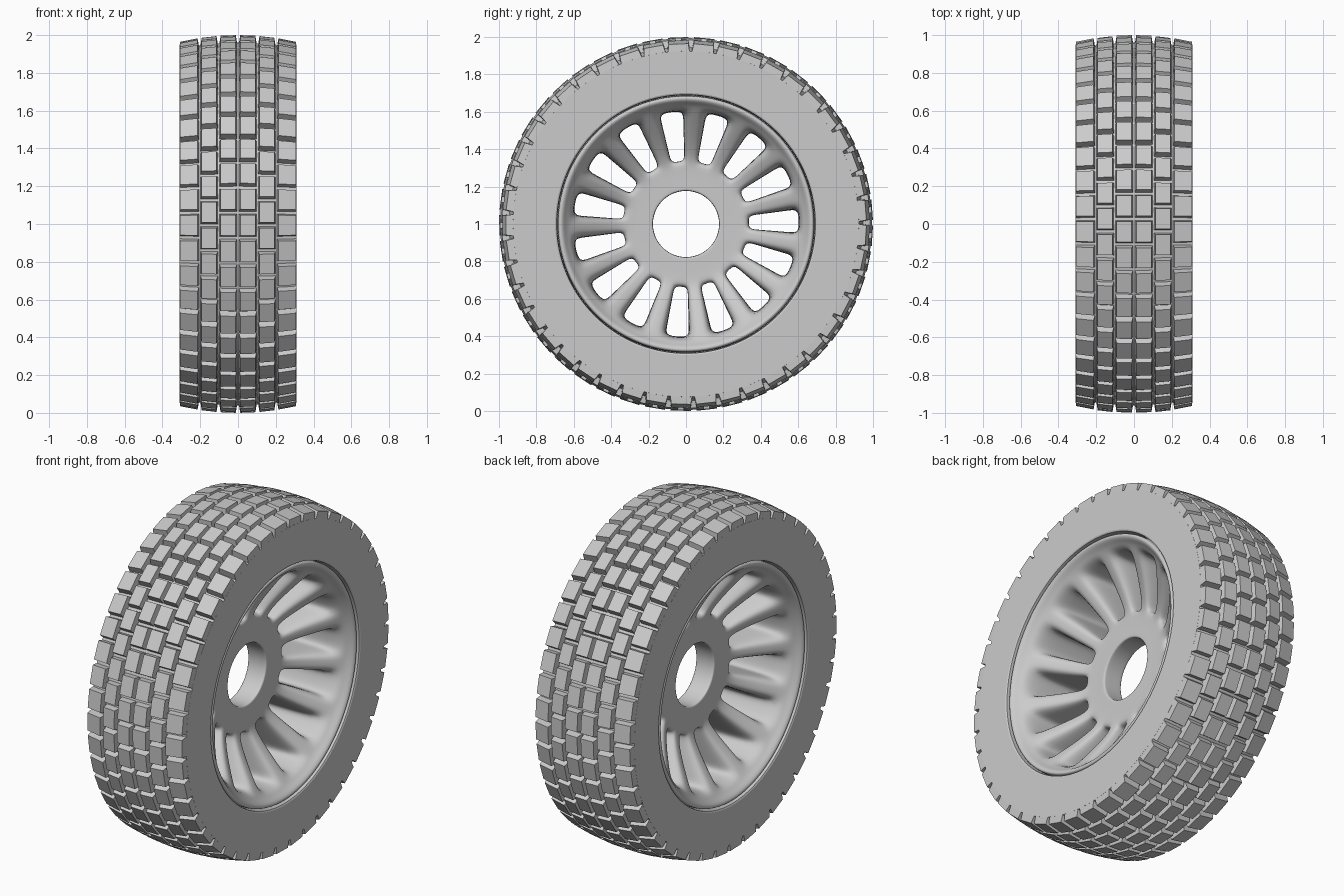
import bpy, bmesh, math

if "Cube" in bpy.data.objects:
    bpy.data.objects.remove(bpy.data.objects["Cube"])

HALF_W = 0.31          # half width of the tyre
BLOCKS = 45            # tread blocks around each row
SLOTS = 15             # openings in the rim


def polar(x, r, a):
    """Point on the wheel: axle along x, hub centre at z = 1."""
    return (x, r * math.cos(a), 1 + r * math.sin(a))


def tread_radius(x):
    return 1 - 0.036 * (x / HALF_W) ** 2


def finish(name, bm, angle=None):
    bmesh.ops.recalc_face_normals(bm, faces=bm.faces)
    me = bpy.data.meshes.new(name)
    bm.to_mesh(me)
    bm.free()
    ob = bpy.data.objects.new(name, me)
    bpy.context.collection.objects.link(ob)
    if angle is not None:
        bpy.ops.object.select_all(action='DESELECT')
        ob.select_set(True)
        bpy.context.view_layer.objects.active = ob
        bpy.ops.object.shade_smooth_by_angle(angle=math.radians(angle))
    return ob


# Tyre carcass: closed profile (x, r) revolved round the axle
half = [(x, tread_radius(x) - 0.04) for x in (0, 0.1, 0.2, 0.27, HALF_W)]
half += [(HALF_W, 0.70), (0.306, 0.692), (0.27, 0.688)]
profile = half + [(-x, r) for x, r in reversed(half[1:])]
bm = bmesh.new()
N = 180
rings = [[bm.verts.new(polar(x, r, 2 * math.pi * k / N)) for x, r in profile]
         for k in range(N)]
for k in range(N):
    a, b = rings[k], rings[(k + 1) % N]
    for i in range(len(profile)):
        j = (i + 1) % len(profile)
        bm.faces.new((a[i], a[j], b[j], b[i]))
finish("tyre_carcass", bm, 25)

# Tread blocks: three rows each side, tapered, the middle row staggered
bm = bmesh.new()
pitch = 2 * math.pi / BLOCKS
for x0, x1, shift in ((0.004, 0.1, 0), (0.106, 0.2, 0.5), (0.206, HALF_W, 0)):
    for side in (1, -1):
        for k in range(BLOCKS):
            mid = (k + shift + 0.55) * pitch
            layers = []
            for drop, inset, share in ((0.046, 0.0, 0.455), (0.0, 0.008, 0.39)):
                xa = x0 + inset
                xb = x1 - (inset if x1 < HALF_W else inset * 0.3)
                layers.append([bm.verts.new(polar(side * x, tread_radius(x) - drop,
                                                  mid + s * share * pitch))
                               for x, s in ((xa, -1), (xb, -1), (xb, 1), (xa, 1))])
            low, top = layers
            bm.faces.new(top)
            bm.faces.new(low[::-1])
            for i in range(4):
                j = (i + 1) % 4
                bm.faces.new((low[i], low[j], top[j], top[i]))
finish("tread_blocks", bm)

# Rim: dished web cage (radius, half thickness) with slots left open, subdivided
web = [(0.177, 0.06), (0.181, 0.06), (0.29, 0.06), (0.337, 0.066), (0.39, 0.09),
       (0.47, 0.14), (0.55, 0.198), (0.604, 0.238), (0.64, 0.268), (0.658, 0.3),
       (0.683, 0.306), (0.689, 0.27)]
step = 2 * math.pi / SLOTS
w = 0.105
columns = [math.radians(1.5) + k * step + d
           for k in range(SLOTS) for d in (-w, 0, w, step / 2)]
M = len(columns)
solid = {(i, j) for i in range(len(web) - 1) for j in range(M)
         if not (3 <= i < 7 and j % 4 < 2)}
bm = bmesh.new()
cache = {}


def vert(i, j, s):
    key = (i, j % M, s)
    if key not in cache:
        r, h = web[i]
        cache[key] = bm.verts.new(polar(s * h, r, columns[j % M]))
    return cache[key]


for i, j in solid:
    corners = [(i, j), (i + 1, j), (i + 1, j + 1), (i, j + 1)]
    for s in (1, -1):
        bm.faces.new([vert(a, b, s) for a, b in corners])
    # walls of the bore, the slots and the outer edge
    neighbours = [(i, j - 1), (i + 1, j), (i, j + 1), (i - 1, j)]
    for n, (a, b) in enumerate(neighbours):
        if (a, b % M) not in solid:
            p, q = corners[n], corners[(n + 1) % 4]
            for s in (1, 0):
                bm.faces.new((vert(*p, s), vert(*q, s), vert(*q, s - 1), vert(*p, s - 1)))
rim = finish("spoked_rim", bm)
for poly in rim.data.polygons:
    poly.use_smooth = True
sub = rim.modifiers.new("smooth", 'SUBSURF')
sub.levels = sub.render_levels = 2
